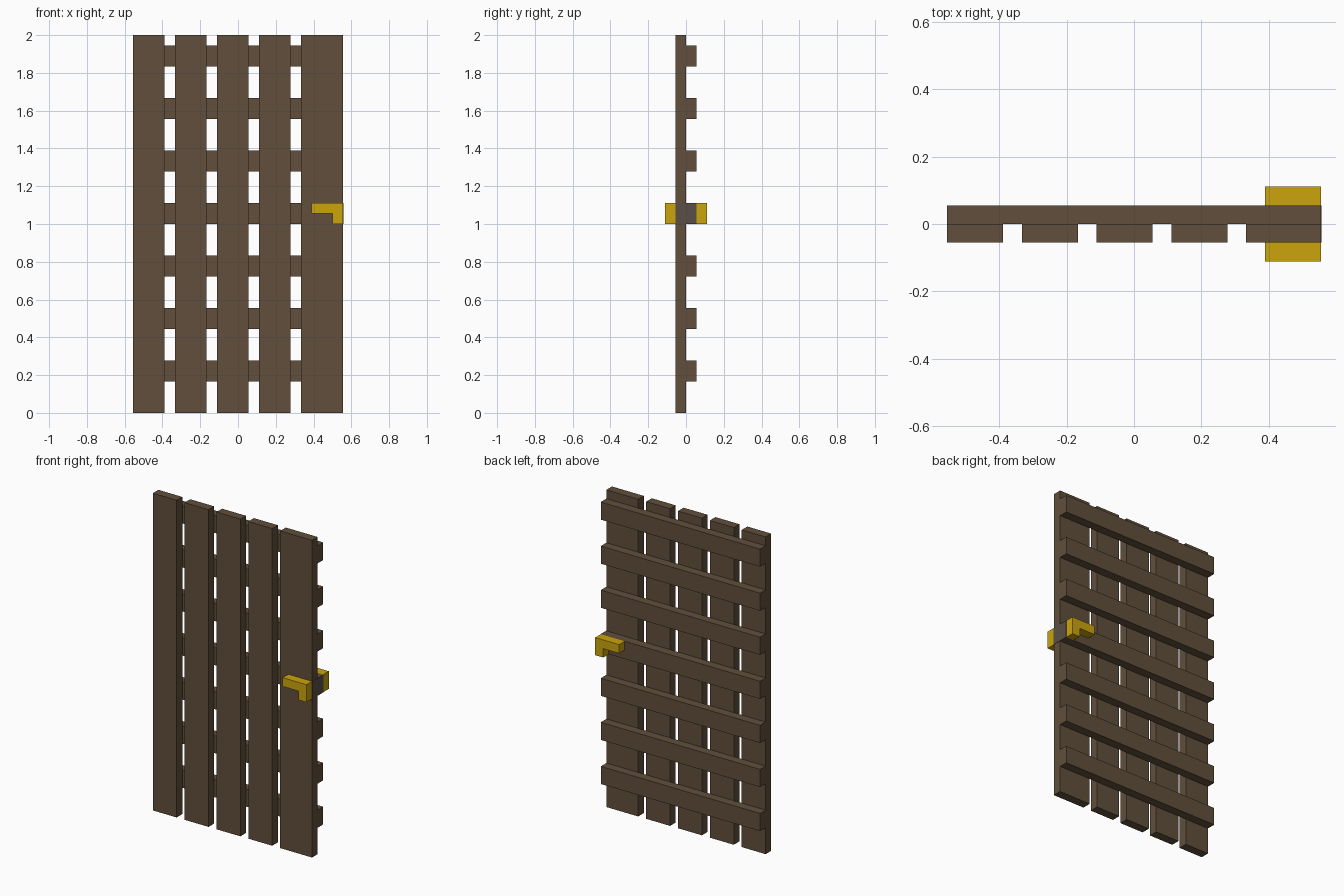
import bpy
import bmesh

if "Cube" in bpy.data.objects:
    bpy.data.objects.remove(bpy.data.objects["Cube"])

U = 1 / 18  # base grid unit of the blocky model


def material(name, rgb):
    m = bpy.data.materials.new(name)
    lin = [((c / 255 + 0.055) / 1.055) ** 2.4 for c in rgb]
    m.diffuse_color = (*lin, 1)
    m.use_nodes = True
    m.node_tree.nodes["Principled BSDF"].inputs["Base Color"].default_value = m.diffuse_color
    return m


wood = material("dark brown wood", (97, 79, 60))
gold = material("gold metal", (204, 164, 13))
steel = material("grey brown metal", (90, 79, 70))


def prism(name, profile, y0, y1, mat):
    """Extrude an x-z outline (in grid units) from y0 to y1."""
    bm = bmesh.new()
    face = bm.faces.new([bm.verts.new((x * U, y0 * U, z * U)) for x, z in profile])
    ext = bmesh.ops.extrude_face_region(bm, geom=[face])
    verts = [v for v in ext["geom"] if isinstance(v, bmesh.types.BMVert)]
    bmesh.ops.translate(bm, verts=verts, vec=(0, (y1 - y0) * U, 0))
    bmesh.ops.recalc_face_normals(bm, faces=bm.faces)
    mesh = bpy.data.meshes.new(name)
    bm.to_mesh(mesh)
    bm.free()
    mesh.materials.append(mat)
    ob = bpy.data.objects.new(name, mesh)
    bpy.context.collection.objects.link(ob)
    return ob


def rect(x0, x1, z0, z1):
    return [(x0, z0), (x1, z0), (x1, z1), (x0, z1)]


# Upright planks on the front; the last one is wider
for i in range(5):
    x = -10 + 4 * i
    prism(f"plank_{i + 1}", rect(x, x + (4 if i == 4 else 3), 0, 36), -1, 0, wood)

# Cross rails on the back
for i in range(7):
    z = 3 + 5 * i
    prism(f"rail_{i + 1}", rect(-10, 10, z, z + 2), 0, 1, wood)

# L-shaped handles on both sides
handle = [(9, 18), (10, 18), (10, 20), (7, 20), (7, 19), (9, 19)]
prism("front_handle", handle, -2, -1, gold)
prism("back_handle", handle, 1, 2, gold)

# Thin latch plate on the door edge
prism("latch_plate", rect(10, 10.03, 18, 20), -1, 1, steel)
